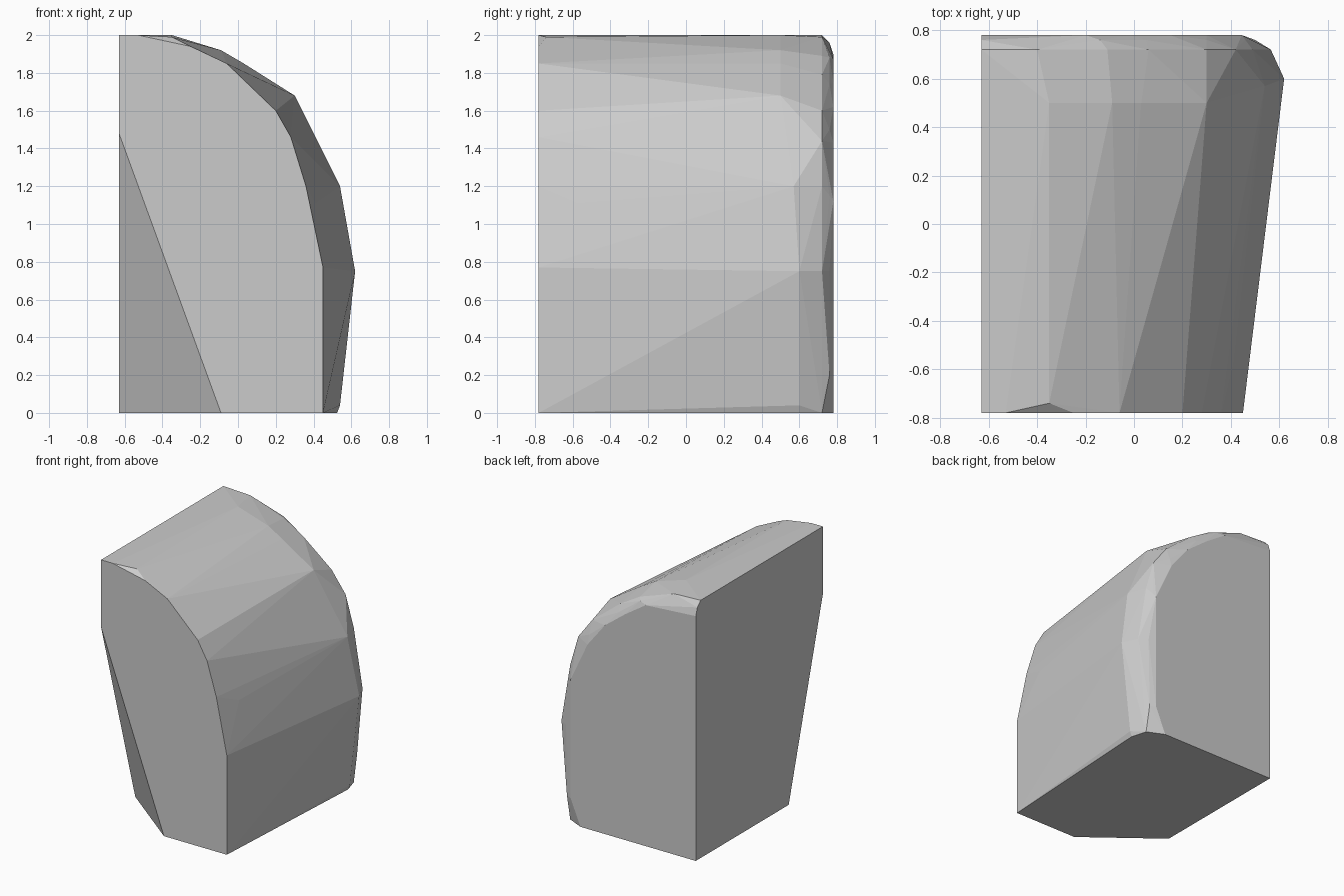
import bpy, bmesh, math

# Cross-sections of the faceted block: depth y -> (x, z) points
SECTIONS = {
    # front face, with its lower left corner sliced off
    -0.78: [(-0.63, 1.48), (-0.09, 0), (0.45, 0), (0.45, 0.77), (0.36, 1.2),
            (0.28, 1.46), (0.2, 1.6), (-0.06, 1.85), (-0.25, 1.94),
            (-0.53, 2), (-0.63, 2)],
    -0.74: [(-0.35, 1.99)],
    -0.57: [(0.41, 1.11)],
    # foot of the sliced corner
    -0.36: [(-0.63, 0)],
    # bulging shoulder
    0.5: [(-0.35, 2), (-0.09, 1.92), (0.03, 1.85), (0.3, 1.68)],
    0.57: [(0.54, 1.2)],
    0.6: [(0.62, 0.75), (0.54, 0.04), (0.525, 0)],
    # rounded rear edge
    0.72: [(-0.63, 2), (-0.4, 1.99), (-0.11, 1.89), (0.06, 1.79), (0.3, 1.6),
           (0.42, 1.44), (0.49, 1.2), (0.565, 0.75), (0.49, 0)],
    0.76: [(-0.63, 1.96), (-0.14, 1.88), (0.05, 1.74), (0.3, 1.5),
           (0.46, 1.15), (0.5, 0.75), (0.49, 0.2)],
    # back face
    0.78: [(-0.63, 0), (0.36, 0), (0.445, 0.2), (0.445, 1.12), (0.3, 1.43),
           (0.15, 1.62), (-0.02, 1.75), (-0.2, 1.87), (-0.63, 1.9)],
}

# Skin the sections with one convex faceted shell
bm = bmesh.new()
for y, profile in SECTIONS.items():
    for x, z in profile:
        bm.verts.new((x, y, z))
hull = bmesh.ops.convex_hull(bm, input=bm.verts[:])
loose = {v for v in hull["geom_interior"] + hull["geom_unused"]
         if isinstance(v, bmesh.types.BMVert)}
bmesh.ops.delete(bm, geom=list(loose), context='VERTS')
bmesh.ops.dissolve_limit(bm, angle_limit=math.radians(0.5),
                         verts=bm.verts[:], edges=bm.edges[:])
bmesh.ops.recalc_face_normals(bm, faces=bm.faces[:])

mesh = bpy.data.meshes.new("faceted_block")
bm.to_mesh(mesh)
bm.free()
block = bpy.data.objects.new("faceted_block", mesh)
bpy.context.collection.objects.link(block)
